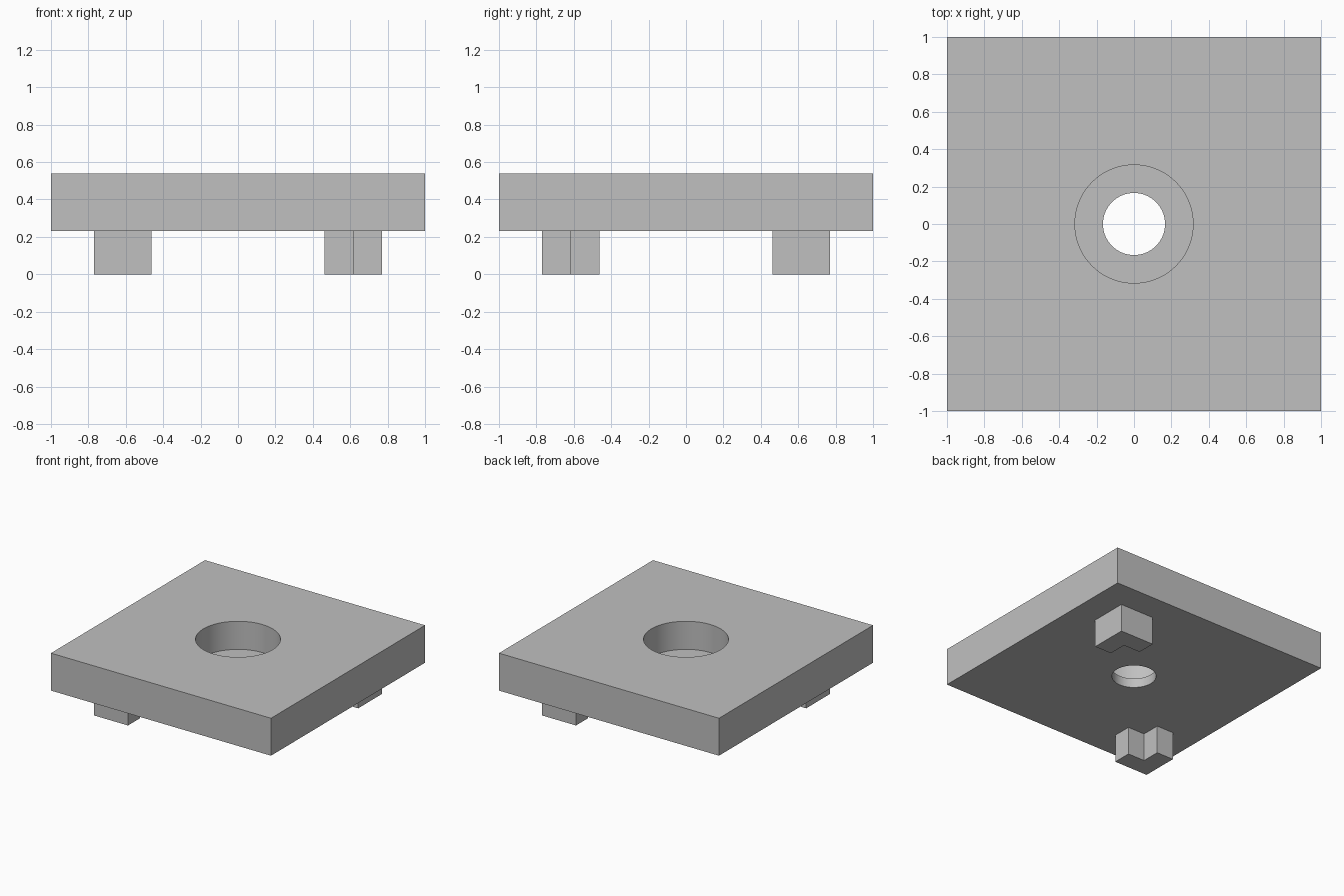
import bpy
import bmesh
from mathutils import Matrix, Vector

cube = bpy.data.objects.get("Cube")
if cube:
    bpy.data.objects.remove(cube, do_unlink=True)

U = 1 / 13                    # design unit
FOOT_TOP = 3 * U
PLATE_TOP = 7 * U

grey = bpy.data.materials.new("light_grey")
grey.use_nodes = True
grey.diffuse_color = (0.53, 0.53, 0.53, 1)
grey.node_tree.nodes["Principled BSDF"].inputs["Base Color"].default_value = grey.diffuse_color


def add_object(name, bm):
    mesh = bpy.data.meshes.new(name)
    bmesh.ops.recalc_face_normals(bm, faces=bm.faces)
    bm.to_mesh(mesh)
    bm.free()
    mesh.materials.append(grey)
    obj = bpy.data.objects.new(name, mesh)
    bpy.context.collection.objects.link(obj)
    return obj


def bore(name, radius, bottom, top):
    """Hidden cylinder used to drill the plate."""
    bm = bmesh.new()
    bmesh.ops.create_cone(bm, cap_ends=True, segments=96, radius1=radius, radius2=radius,
                          depth=top - bottom,
                          matrix=Matrix.Translation((0, 0, (top + bottom) / 2)))
    obj = add_object(name, bm)
    obj.hide_render = True
    obj.hide_set(True)
    return obj


def foot(name, side):
    """L-shaped foot with its notch facing the plate centre."""
    outer, mid, inner = 10 * U, 8 * U, 6 * U
    outline = [(outer, outer), (inner, outer), (inner, mid),
               (mid, mid), (mid, inner), (outer, inner)]
    bm = bmesh.new()
    face = bm.faces.new([bm.verts.new((side * x, side * y, 0)) for x, y in outline])
    ext = bmesh.ops.extrude_face_region(bm, geom=[face])
    top = [v for v in ext["geom"] if isinstance(v, bmesh.types.BMVert)]
    bmesh.ops.translate(bm, verts=top, vec=Vector((0, 0, FOOT_TOP)))
    return add_object(name, bm)


# Square plate
bm = bmesh.new()
bmesh.ops.create_cube(bm, size=1)
bmesh.ops.scale(bm, verts=bm.verts, vec=(2, 2, PLATE_TOP - FOOT_TOP))
bmesh.ops.translate(bm, verts=bm.verts, vec=(0, 0, (PLATE_TOP + FOOT_TOP) / 2))
plate = add_object("plate", bm)

# Counterbored centre hole, leaving a thin ledge at the bottom
cutters = [bore("counterbore_cutter", 0.316, 4 * U, 1),
           bore("through_hole_cutter", 0.166, 0, 0.9)]
for cutter in cutters:
    mod = plate.modifiers.new(cutter.name, 'BOOLEAN')
    mod.operation = 'DIFFERENCE'
    mod.solver = 'EXACT'
    mod.object = cutter

# Apply the cuts, then remove the helpers
bpy.context.view_layer.objects.active = plate
plate.select_set(True)
for mod in list(plate.modifiers):
    bpy.ops.object.modifier_apply(modifier=mod.name)
for cutter in cutters:
    bpy.data.objects.remove(cutter, do_unlink=True)
bpy.ops.object.shade_smooth_by_angle()

# Two feet on opposite corners
foot("back_left_foot", 1)
foot("front_right_foot", -1)
